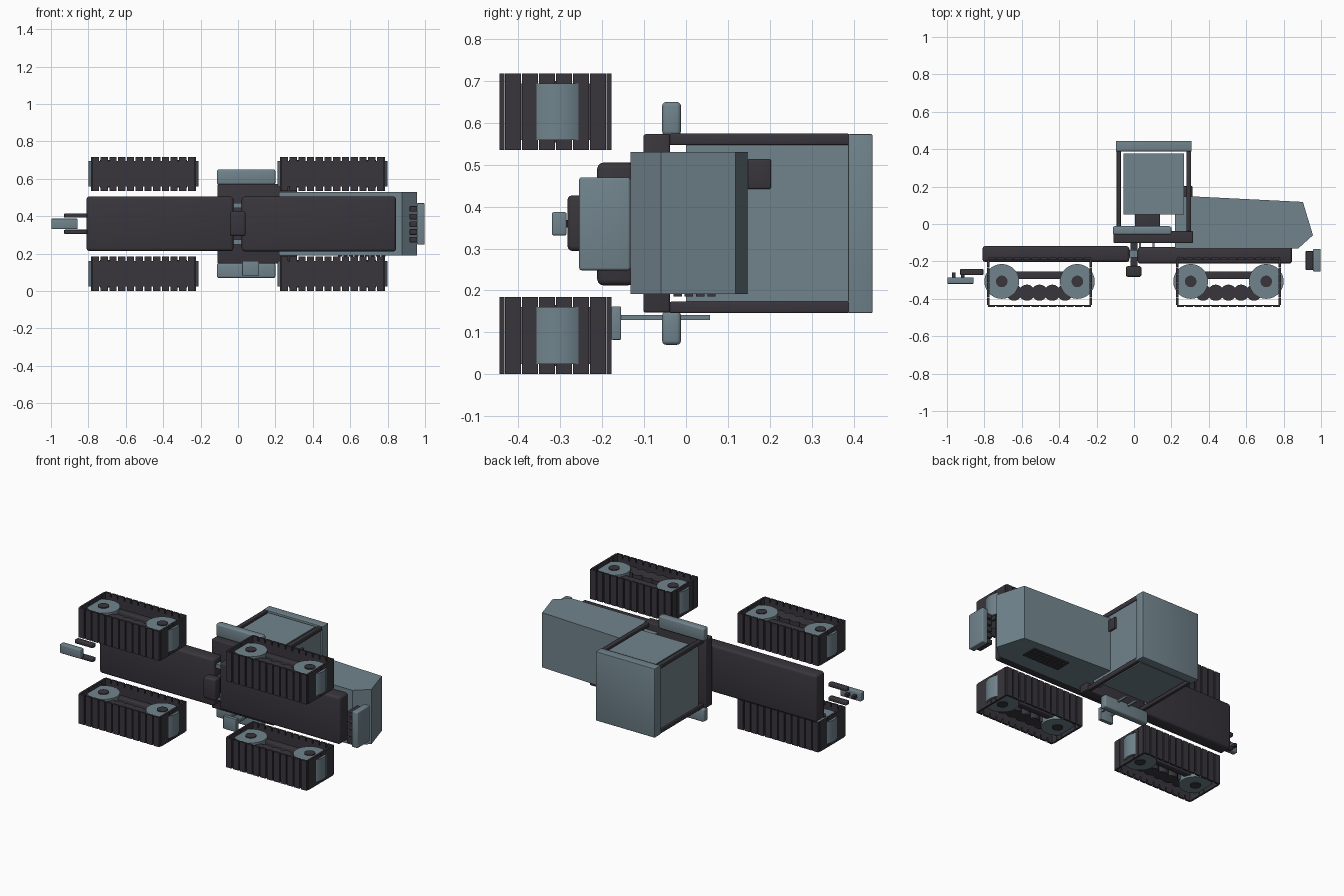
import bpy, bmesh, math
from mathutils import Matrix, Vector

if "Cube" in bpy.data.objects:
    bpy.data.objects.remove(bpy.data.objects["Cube"])


def material(name, rgb):
    m = bpy.data.materials.new(name)
    m.diffuse_color = (*rgb, 1)
    m.use_nodes = True
    m.node_tree.nodes["Principled BSDF"].inputs["Base Color"].default_value = m.diffuse_color
    return m


LIGHT = material("blue_grey", (0.165, 0.23, 0.265))
DARK = material("charcoal", (0.04, 0.036, 0.045))
MID = 0.36  # centre of the width, along z


def finish(bm, name, mat, smooth=False):
    bmesh.ops.recalc_face_normals(bm, faces=bm.faces)
    me = bpy.data.meshes.new(name)
    bm.to_mesh(me)
    bm.free()
    ob = bpy.data.objects.new(name, me)
    bpy.context.collection.objects.link(ob)
    me.materials.append(mat)
    if smooth:
        bpy.ops.object.select_all(action='DESELECT')
        ob.select_set(True)
        bpy.context.view_layer.objects.active = ob
        bpy.ops.object.shade_smooth_by_angle(angle=math.radians(35))
    return ob


def add_box(bm, x, y, z):
    lo, hi = Vector((x[0], y[0], z[0])), Vector((x[1], y[1], z[1]))
    bmesh.ops.create_cube(bm, size=1, matrix=Matrix.Translation((lo + hi) / 2)
                          @ Matrix.Diagonal((*(hi - lo), 1)))


def add_cyl(bm, x, y, z, r, seg=32):
    bmesh.ops.create_cone(bm, cap_ends=True, segments=seg, radius1=r, radius2=r, depth=z[1] - z[0],
                          matrix=Matrix.Translation((x, y, (z[0] + z[1]) / 2)))


def box(name, mat, x, y, z, bevel=0.0):
    bm = bmesh.new()
    add_box(bm, x, y, z)
    if bevel:
        bmesh.ops.bevel(bm, geom=bm.edges[:], offset=bevel, segments=3, profile=0.5, affect='EDGES')
    return finish(bm, name, mat, bevel > 0)


def mirrored(z):
    """The span z and its mirror across the middle of the vehicle."""
    return (z, (2 * MID - z[1], 2 * MID - z[0]))


# Four track units
def track(cx, cz):
    half, inner, wy = 0.0915, 0.068, -0.307
    x0, x1, y0, y1, t = cx - 0.28, cx + 0.28, -0.445, -0.178, 0.012
    wide, core = (cz - half, cz + half), (cz - inner, cz + inner)
    # pads along both runs and both ends
    bm = bmesh.new()
    n, m = 12, 6
    for i in range(n):
        a = x0 + (x1 - x0) * i / n
        b = a + (x1 - x0) / n
        for y in ((y0, y0 + t), (y1 - t, y1)):
            add_box(bm, (a + 0.004, b - 0.004), y, wide)
    for i in range(m):
        a = y0 + t + (y1 - y0 - 2 * t) * i / m
        b = a + (y1 - y0 - 2 * t) / m
        for x in ((x0, x0 + t), (x1 - t, x1)):
            add_box(bm, x, (a + 0.001, b - 0.001), wide)
    finish(bm, "track_pads", DARK)
    # inner belt
    bm = bmesh.new()
    for y in ((y0 + 0.007, y0 + t), (y1 - t, y1 - 0.007)):
        add_box(bm, (x0 + t, x1 - t), y, core)
    finish(bm, "track_belt", DARK)
    # wheels and hubs
    for s in (-1, 1):
        bm = bmesh.new()
        add_cyl(bm, cx + s * 0.202, wy, core, 0.093)
        finish(bm, "track_wheel", LIGHT, True)
        bm = bmesh.new()
        add_cyl(bm, cx + s * 0.202, wy, (core[0] - 0.005, core[1] + 0.005), 0.031)
        finish(bm, "wheel_hub", DARK, True)
    # small rollers and side beam
    bm = bmesh.new()
    for i in range(-2, 3):
        add_cyl(bm, cx + i * 0.068, -0.367, (cz - 0.055, cz + 0.055), 0.043, 20)
    finish(bm, "track_rollers", DARK, True)
    box("track_beam", DARK, (cx - 0.14, cx + 0.14), (-0.295, -0.253), (cz - 0.055, cz + 0.055), 0.005)


for cx in (-0.505, 0.505):
    for cz in (0.0925, 0.6265):
        track(cx, cz)

# Two chassis halves and the pivot between them
box("rear_chassis", DARK, (-0.81, -0.025), (-0.203, -0.118), (0.214, 0.505), 0.015)
box("front_chassis", DARK, (0.02, 0.845), (-0.212, -0.123), (0.212, 0.505), 0.015)
box("pivot_block", DARK, (-0.043, 0.04), (-0.283, -0.225), (0.294, 0.427), 0.012)
box("pivot_post", DARK, (-0.02, 0.02), (-0.24, -0.1), (0.32, 0.4))
for z in mirrored((0.25, 0.275)):
    box("pivot_link", LIGHT, (-0.03, 0.025), (-0.18, -0.14), z)

# Engine body: side profile extruded across the width
profile = [(0.22, -0.132), (0.877, -0.132), (0.957, -0.06), (0.903, 0.118), (0.305, 0.148), (0.22, 0.148)]
bm = bmesh.new()
face = bm.faces.new([bm.verts.new((x, y, 0.191)) for x, y in profile])
ext = bmesh.ops.extrude_face_region(bm, geom=[face])
bmesh.ops.translate(bm, vec=(0, 0, 0.339), verts=[v for v in ext['geom'] if isinstance(v, bmesh.types.BMVert)])
finish(bm, "engine_body", LIGHT)

# Side grille made of small raised studs
bm = bmesh.new()
for i in range(9):
    for j in range(4):
        x, y = 0.535 + i * 0.029, -0.03 + j * 0.027
        add_box(bm, (x, x + 0.022), (y, y + 0.02), (0.185, 0.192))
finish(bm, "side_grille", DARK)

# Front bumper with its five mounting ribs
box("bumper", LIGHT, (0.957, 0.998), (-0.255, -0.133), (0.248, 0.47), 0.006)
for i in range(5):
    z = 0.26 + i * 0.041
    box("bumper_rib", DARK, (0.918, 0.958), (-0.246, -0.145), (z, z + 0.03), 0.003)

# Rear hitch
box("hitch", LIGHT, (-0.998, -0.857), (-0.32, -0.285), (0.331, 0.387), 0.005)
for z in mirrored((0.305, 0.328)):
    box("hitch_arm", DARK, (-0.93, -0.805), (-0.273, -0.24), z, 0.005)
for x in (-0.963, -0.915):
    box("hitch_pin", DARK, (x - 0.009, x + 0.009), (-0.29, -0.258), (0.35, 0.368))

# Cab: floor, roof, posts, panels
box("cab_floor", DARK, (-0.11, 0.315), (-0.102, -0.038), (0.147, 0.573), 0.006)
box("cab_roof", LIGHT, (-0.097, 0.308), (0.388, 0.445), (0.146, 0.573), 0.003)
for z in mirrored((0.146, 0.173)):
    for x in ((-0.093, -0.07), (0.28, 0.305)):
        box("cab_post", DARK, x, (-0.04, 0.39), z, 0.004)
for z in mirrored((0.153, 0.163)):
    box("side_panel", LIGHT, (-0.057, 0.267), (0.052, 0.378), z)
for x in ((-0.086, -0.076), (0.288, 0.298)):
    box("end_panel", LIGHT, x, (0.0, 0.388), (0.173, 0.547))
box("exhaust_box", DARK, (0.265, 0.312), (0.14, 0.203), (0.442, 0.513), 0.004)

# Seat
box("seat", DARK, (0.005, 0.14), (-0.04, 0.06), (0.29, 0.43), 0.008)
box("seat_back", DARK, (0.11, 0.14), (0.05, 0.22), (0.29, 0.43), 0.008)

# Walkways on both sides of the cab
for z in mirrored((0.07, 0.15)):
    box("walkway", LIGHT, (-0.113, 0.2), (-0.057, -0.012), z, 0.01)

# Ladder: two rails and a step
for x in (0.027, 0.1):
    box("ladder_rail", LIGHT, (x, x + 0.01), (-0.157, 0.057), (0.129, 0.141))
box("ladder_step", LIGHT, (0.022, 0.112), (-0.178, -0.155), (0.082, 0.162), 0.003)
